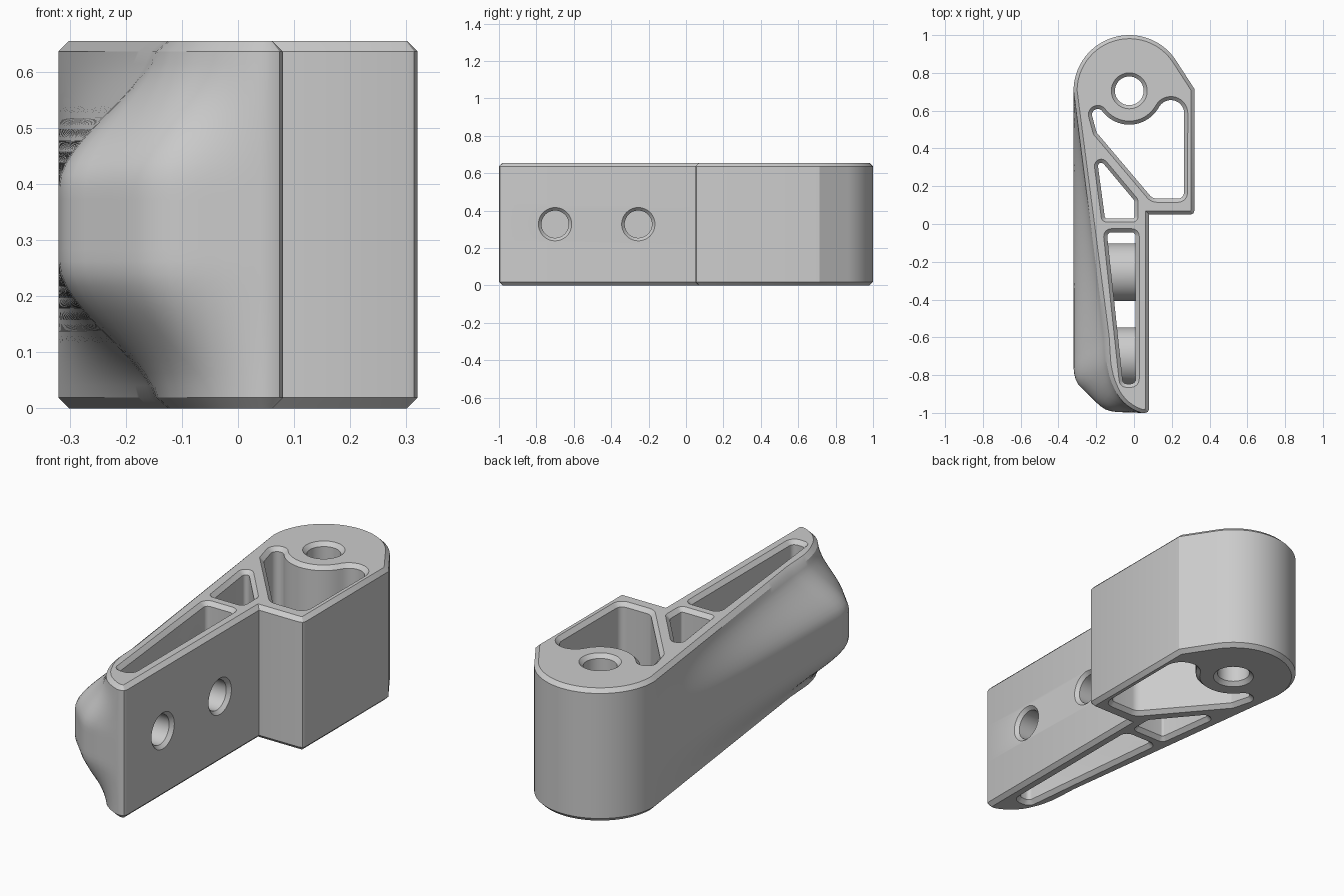
import bpy, bmesh, math
from mathutils import Vector, Matrix

if "Cube" in bpy.data.objects:
    bpy.data.objects.remove(bpy.data.objects["Cube"])

H, CH = 0.655, 0.019          # height, chamfer
HUB = Vector((-0.025, 0.705))  # centre of the round end
HUB_R = 0.295

GREY = (0.6, 0.6, 0.6, 1)
grey = bpy.data.materials.new("plain grey")
grey.use_nodes = True
grey.diffuse_color = GREY
grey.node_tree.nodes["Principled BSDF"].inputs["Base Color"].default_value = GREY


def arc(c, r, a0, a1, n):
    return [Vector((c[0] + r * math.cos(math.radians(a0 + (a1 - a0) * i / n)),
                    c[1] + r * math.sin(math.radians(a0 + (a1 - a0) * i / n)))) for i in range(n + 1)]


def rounded(corners, n=6):
    """Closed outline from (x, y, fillet radius) corners."""
    out = []
    for i, (x, y, r) in enumerate(corners):
        p = Vector((x, y))
        if r == 0:
            out.append(p)
            continue
        a = (Vector(corners[i - 1][:2]) - p).normalized()
        b = (Vector(corners[(i + 1) % len(corners)][:2]) - p).normalized()
        half = a.angle(b) / 2
        c = p + (a + b).normalized() * (r / math.sin(half))
        s, e = p + a * (r / math.tan(half)) - c, p + b * (r / math.tan(half)) - c
        t0 = math.atan2(s.y, s.x)
        turn = (math.atan2(e.y, e.x) - t0 + math.pi) % (2 * math.pi) - math.pi
        out += arc(c, r, math.degrees(t0), math.degrees(t0 + turn), n)
    return out


def resample(pts, n):
    pts = [Vector(p) for p in pts]
    total = sum((b - a).length for a, b in zip(pts, pts[1:]))
    out = []
    for i in range(n + 1):
        d = total * i / n
        for a, b in zip(pts, pts[1:]):
            seg = (b - a).length
            if d <= seg + 1e-5:
                out.append(a.lerp(b, min(1, d / seg)))
                break
            d -= seg
    return out


def inset(pts, d):
    """Shrink a counter-clockwise outline by d."""
    out = []
    for i, p in enumerate(pts):
        u = (p - pts[i - 1]).normalized()
        v = (pts[(i + 1) % len(pts)] - p).normalized()
        n1, n2 = Vector((-u.y, u.x)), Vector((-v.y, v.x))
        out.append(p + (n1 + n2) * d / max(0.4, 1 + n1.dot(n2)))
    return out


def loft(name, layers):
    """Solid from a stack of (z, outline) layers."""
    bm = bmesh.new()
    rings = [[bm.verts.new((p.x, p.y, z)) for p in pts] for z, pts in layers]
    for lo, hi in zip(rings, rings[1:]):
        for i in range(len(lo)):
            bm.faces.new((lo[i - 1], lo[i], hi[i], hi[i - 1]))
    bm.faces.new(rings[0][::-1])
    bm.faces.new(rings[-1])
    bmesh.ops.recalc_face_normals(bm, faces=bm.faces)
    me = bpy.data.meshes.new(name)
    bm.to_mesh(me)
    bm.free()
    me.materials.append(grey)
    ob = bpy.data.objects.new(name, me)
    bpy.context.collection.objects.link(ob)
    return ob


def combine(target, tool, operation):
    tool.hide_render = True
    m = target.modifiers.new("cut", 'BOOLEAN')
    m.object, m.operation, m.solver = tool, operation, 'EXACT'
    bpy.context.view_layer.objects.active = target
    bpy.ops.object.modifier_apply(modifier=m.name)
    bpy.data.objects.remove(tool)


# body: straight right side, round end, and a left side that swells at mid height
right_side = [Vector(p) for p in ((0.06, -1), (0.074, -0.994), (0.08, -0.98), (0.08, 0.05), (0.3, 0.05),
                                  (0.314, 0.056), (0.32, 0.07), (0.32, 0.715))]
round_end = arc(HUB, HUB_R, 33, 180, 40)
start = round_end.pop()
flat_left = resample([start, (-0.15, -0.6), (-0.142, -0.74), (-0.125, -0.82), (-0.09, -0.9),
                      (-0.05, -0.95), (0, -0.985), (0.04, -1)], 60)
swollen_left = resample([start, (-0.32, -0.77), (-0.315, -0.81), (-0.295, -0.85), (-0.19, -0.955),
                         (-0.155, -0.98), (-0.11, -0.995), (0.04, -1)], 60)


def body_outline(z):
    t = min(1, min(z, H - z) / 0.26)
    f = t * t * (3 - 2 * t)
    return right_side + round_end + [a.lerp(b, f) for a, b in zip(flat_left, swollen_left)]


steps = 28
layers = [(0, inset(body_outline(0), CH))]
for k in range(steps + 1):
    z = CH + (H - 2 * CH) * k / steps
    layers.append((z, body_outline(z)))
layers.append((H, inset(body_outline(H), CH)))
body = loft("bracket_body", layers)


def cut_through(outline):
    """Vertical opening with chamfered rims."""
    wide, narrow = inset(outline, -CH), inset(outline, CH)
    combine(body, loft("cutter", [(-CH, wide), (CH, narrow), (H - CH, narrow), (H + CH, wide)]),
            'DIFFERENCE')


# openings: hub hole, large pocket wrapping the hub, small pocket, long slot
cut_through(arc(HUB, 0.095, 0, 354, 59))
hub_wrap = arc((0.195, 0.585), 0.09, 0, 148, 14) + arc(HUB, 0.16, -34, -141, 20) \
    + arc((-0.192, 0.578), 0.05, 40, 185, 12)
cut_through(rounded([(-0.215, 0.475, 0.04), (0.09, 0.115, 0.07), (0.283, 0.115, 0.05)]
                    + [(p.x, p.y, 0) for p in hub_wrap]))
cut_through(rounded([(-0.17, 0.01, 0.03), (0.022, 0.01, 0.03), (0.022, 0.13, 0.04), (-0.226, 0.426, 0.036)]))
cut_through(rounded([(-0.075, -0.865, 0.04), (0.028, -0.865, 0.045), (0.028, -0.025, 0.04),
                     (-0.165, -0.025, 0.04)]))

# bolt bosses across the slot, each with a chamfered blind hole
lay_down = Matrix.Rotation(math.pi / 2, 4, 'Y')


def sideways(name, y, profile):
    ob = loft(name, [(x, arc((0, 0), r, 0, 352.5, 47)) for x, r in profile])
    ob.data.transform(Matrix.Translation((0, y, H / 2)) @ lay_down)
    return ob


for y in (-0.70, -0.255):
    combine(body, sideways("boss", y, [(-0.18, 0.153), (0.06, 0.153)]), 'UNION')
for y in (-0.70, -0.255):
    combine(body, sideways("hole", y, [(-0.16, 0.073), (0.063, 0.073), (0.1, 0.108)]), 'DIFFERENCE')

body.select_set(True)
bpy.context.view_layer.objects.active = body
bpy.ops.object.shade_smooth_by_angle(angle=math.radians(28))
